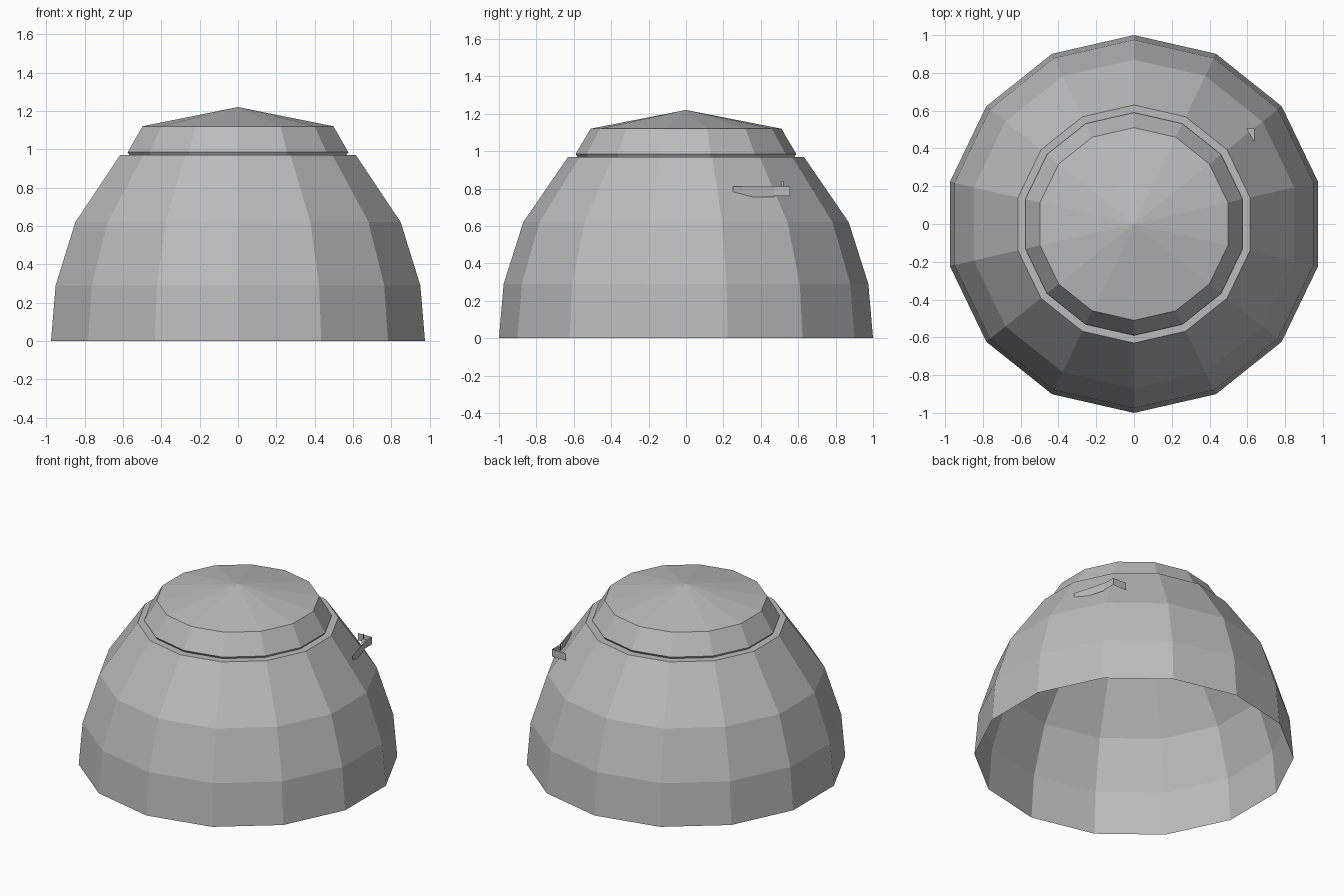
import bpy, bmesh, math

if "Cube" in bpy.data.objects:
    bpy.data.objects.remove(bpy.data.objects["Cube"])

SIDES = 14

grey = bpy.data.materials.new("plain_grey")
grey.use_nodes = True
colour = (0.5, 0.5, 0.5, 1)
grey.diffuse_color = colour
grey.node_tree.nodes["Principled BSDF"].inputs["Base Color"].default_value = colour


def finish(name, bm):
    mesh = bpy.data.meshes.new(name)
    bm.to_mesh(mesh)
    bm.free()
    mesh.materials.append(grey)
    obj = bpy.data.objects.new(name, mesh)
    bpy.context.collection.objects.link(obj)
    return obj


def lathe(name, profile):
    """Faceted open shell from (radius, height) pairs, bottom to top."""
    bm = bmesh.new()
    rings = []
    for r, z in profile:
        if r == 0:
            rings.append([bm.verts.new((0, 0, z))] * SIDES)
            continue
        angles = [math.pi / 2 + math.tau * i / SIDES for i in range(SIDES)]
        rings.append([bm.verts.new((r * math.cos(a), r * math.sin(a), z)) for a in angles])
    for low, high in zip(rings, rings[1:]):
        for i in range(SIDES):
            j = (i + 1) % SIDES
            corners = [low[i], low[j], high[j], high[i]]
            bm.faces.new(list(dict.fromkeys(corners)))
    return finish(name, bm)


def plate(name, points):
    """Single flat sheet through the given corners."""
    bm = bmesh.new()
    bm.faces.new([bm.verts.new(p) for p in points])
    return finish(name, bm)


def upright(name, start, end, low, high):
    (x1, y1), (x2, y2) = start, end
    return plate(name, [(x1, y1, low), (x2, y2, low), (x2, y2, high), (x1, y1, high)])


# Hollow dome wall with the flat ledge round its top
lathe("dome_wall", [(1, 0), (0.975, 0.29), (0.87, 0.62), (0.63, 0.97), (0.58, 0.97)])

# Raised cap with a shallow pointed roof
lathe("cap", [(0.58, 0.97), (0.59, 0.985), (0.51, 1.12), (0, 1.22)])

# Small bracket of thin sheets on the side
upright("bracket_long_side", (0.70, 0.25), (0.637, 0.47), 0.755, 0.81)
upright("bracket_end", (0.637, 0.47), (0.635, 0.555), 0.76, 0.81)
upright("bracket_back", (0.635, 0.555), (0.53, 0.555), 0.76, 0.81)
upright("bracket_stub", (0.60, 0.51), (0.60, 0.52), 0.80, 0.84)
plate("bracket_gusset", [(0.595, 0.505, 0.81), (0.637, 0.435, 0.81), (0.637, 0.505, 0.81)])
